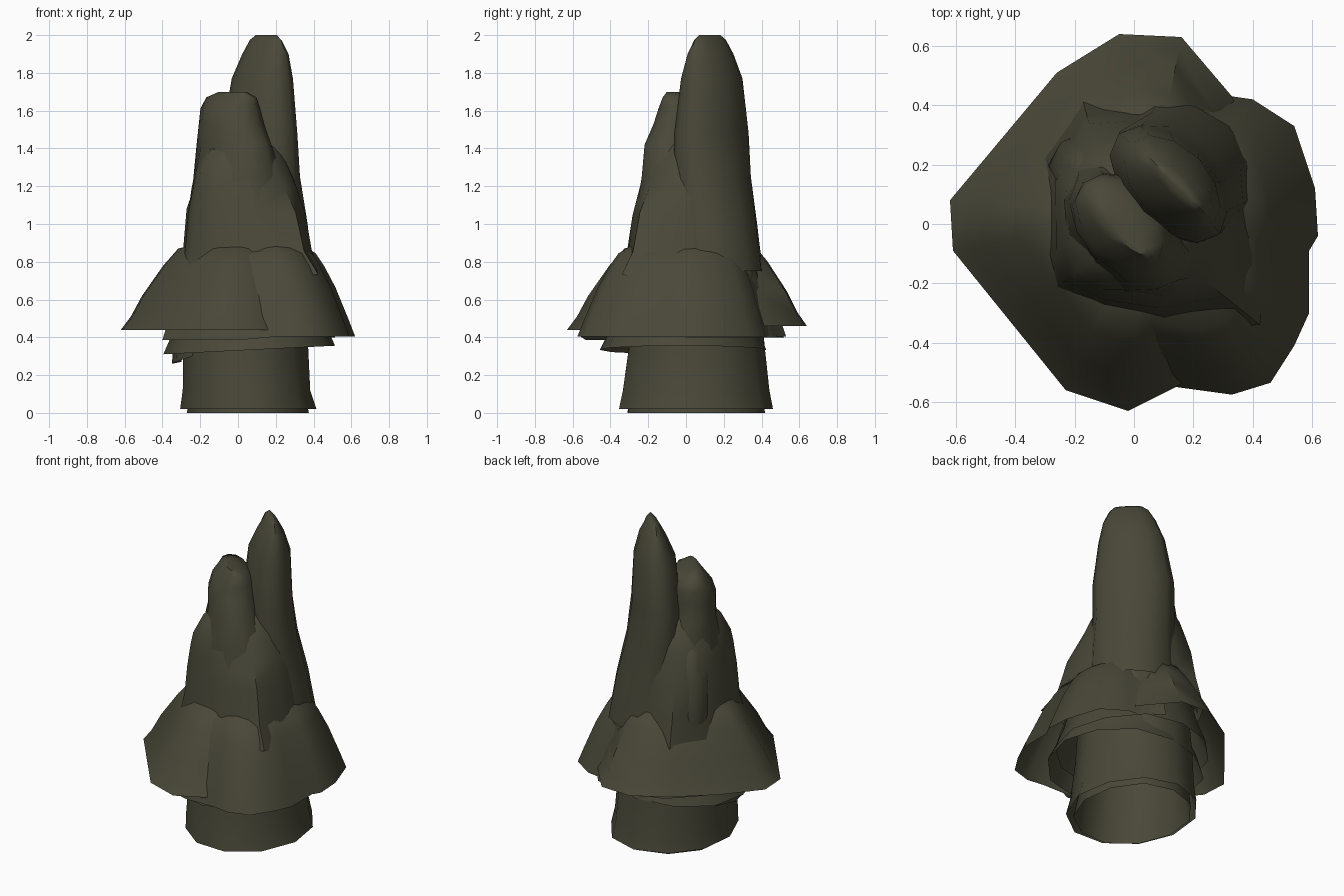
import bpy, bmesh, math, random
from mathutils import Vector

random.seed(4)
rock = bpy.data.materials.new("dark olive rock")
rock.diffuse_color = (0.066, 0.064, 0.040, 1)


def loft(name, rings, closed=True, cap_top=False, angle=40):
    """Skin a stack of equal-length rings, bottom to top."""
    bm = bmesh.new()
    rows = [[bm.verts.new(p) for p in ring] for ring in rings]
    n = len(rows[0])
    for lo, hi in zip(rows, rows[1:]):
        for i in range(n if closed else n - 1):
            j = (i + 1) % n
            bm.faces.new((lo[i], lo[j], hi[j], hi[i]))
    if cap_top:
        bm.faces.new(rows[-1])
    me = bpy.data.meshes.new(name)
    bm.to_mesh(me)
    bm.free()
    ob = bpy.data.objects.new(name, me)
    bpy.context.collection.objects.link(ob)
    me.materials.append(rock)
    bpy.ops.object.select_all(action='DESELECT')
    bpy.context.view_layer.objects.active = ob
    ob.select_set(True)
    bpy.ops.object.shade_smooth_by_angle(angle=math.radians(angle))
    return ob


def ellipse(cx, cy, z, long, short, n=12, turn=-45, wobble=0.0):
    """Ring stretched along the diagonal that the peaks follow."""
    t, out = math.radians(turn), []
    for i in range(n):
        a = math.tau * i / n
        k = 1 + random.uniform(-wobble, wobble)
        u, v = long * k * math.cos(a), short * k * math.sin(a)
        out.append((cx + u * math.cos(t) - v * math.sin(t),
                    cy + u * math.sin(t) + v * math.cos(t), z))
    return out


def skirt(name, hem, steps, closed=False, centre=(0.04, 0.03)):
    """Flared shell: the hem outline is pulled inwards while it rises."""
    rings = []
    for s, dz in steps:
        rings.append([(centre[0] + (x - centre[0]) * s, centre[1] + (y - centre[1]) * s,
                       z + dz) for x, y, z in hem])
    return loft(name, rings, closed)


# hollow foot: outer wall and a smaller wall inside it
for name, k, z0, z1 in (("foot_outer", 1.0, 0.02, 0.55), ("foot_inner", 0.9, 0.0, 0.5)):
    loft(name, [ellipse(0.05, 0.05, z0, 0.415 * k, 0.365 * k, 11, 90, 0.02),
                ellipse(0.045, 0.05, 0.12, 0.395 * k, 0.345 * k, 11, 90, 0.02),
                ellipse(0.04, 0.05, 0.35, 0.365 * k, 0.335 * k, 11, 90, 0.01),
                ellipse(0.04, 0.05, z1, 0.35 * k, 0.32 * k, 11, 90)])

# overlapping skirts
left_hem = [(0.17, -0.53), (0.14, -0.55), (-0.02, -0.63), (-0.23, -0.56), (-0.42, -0.325),
            (-0.61, -0.09), (-0.62, 0.08), (-0.44, 0.295), (-0.26, 0.51), (-0.05, 0.64),
            (0.16, 0.63), (0.33, 0.43), (0.36, 0.36)]
skirt("skirt_left", [(x, y, 0.44 + 0.02 * (y > 0.3)) for x, y in left_hem],
      [(1, 0), (0.92, 0.07), (0.83, 0.18), (0.66, 0.34), (0.54, 0.43), (0.42, 0.45)])
right_hem = [(0.2, 0.53), (0.33, 0.43), (0.40, 0.42), (0.54, 0.33), (0.61, 0.12), (0.62, -0.04),
             (0.59, -0.09), (0.59, -0.30), (0.54, -0.41), (0.46, -0.535), (0.33, -0.575),
             (0.22, -0.56), (0.0, -0.53), (-0.2, -0.47), (-0.4, -0.28)]
skirt("skirt_right", [(x, y, 0.405 - 0.02 * (x < 0.2)) for x, y in right_hem],
      [(1, 0), (0.94, 0.09), (0.82, 0.26), (0.72, 0.37), (0.64, 0.44), (0.5, 0.49)])
under = ellipse(0.06, -0.015, 0, 0.46, 0.45, 12, 0, 0.03)
skirt("skirt_under", [(x, y, 0.33 + 0.05 * x) for x, y, z in under],
      [(1, 0), (0.9, 0.1), (0.75, 0.35)], True)
middle = ellipse(0.06, 0.06, 0.40, 0.46, 0.46, 12, 0, 0.03)
skirt("skirt_middle", middle, [(1, 0), (0.9, 0.12), (0.75, 0.35)], True)
# small torn strip below the left hem
loft("torn_strip", [[(-0.3, 0.14, 0.27), (-0.35, 0, 0.26), (-0.33, -0.15, 0.27), (-0.24, -0.25, 0.3)],
                    [(-0.3, 0.14, 0.5), (-0.33, 0, 0.5), (-0.31, -0.15, 0.5), (-0.22, -0.25, 0.5)]], False)

# body: blends from a wide outline to a narrow one, with a ragged lower edge
wide = [(-.28, -.10), (-.24, -.2), (-.1, -.27), (.1, -.31), (.35, -.28), (.39, -.1),
        (.36, .1), (.32, .26), (.2, .36), (-.02, .37), (-.16, .37), (-.28, .2)]
slim = [(-.22, -.05), (-.2, -.17), (-.1, -.22), (.05, -.22), (.2, -.16), (.28, -.06),
        (.28, .1), (.25, .23), (.15, .31), (0, .29), (-.13, .26), (-.23, .14)]
rings = []
for t, z in ((-0.5, 0.70), (0, 0.87), (0.3, 1.05), (0.7, 1.18), (1, 1.28)):
    drop = 0.06 if t < 0 else 0.015
    rings.append([(a + (c - a) * t, b + (d - b) * t, z + random.uniform(-drop, drop))
                  for (a, b), (c, d) in zip(wide, slim)])
rings.append([(0.03 + (x - 0.03) * 0.8, 0.02 + (y - 0.02) * 0.8, 1.38) for x, y in slim])
rings.append([(0.03 + (x - 0.03) * 0.5, 0.02 + (y - 0.02) * 0.5, 1.46) for x, y in slim])
loft("body", rings, cap_top=True, angle=50)

# drapes running from the body over the skirt
for x, y, z, r, h in ((0.38, -0.02, 0.62, 0.09, 0.27), (0.23, 0.29, 0.66, 0.11, 0.30),
                      (-0.19, 0.22, 0.72, 0.12, 0.60), (-0.02, 0.29, 0.68, 0.11, 0.50)):
    lean = Vector((-x, -y)) * 0.4
    loft("drape", [ellipse(x + lean.x * t, y + lean.y * t, z + h * t, r * k, r * k, 8, 0, 0.08)
                   for t, k in ((0, 0.5), (0.25, 0.95), (0.6, 1), (0.88, 0.8), (1, 0.3))],
         cap_top=True, angle=60)

# low front peak and tall rear peak, both flattened on the diagonal
front_peak = [(0.04, 0.0, 1.0, 0.30, 0.26), (0.0, 0.0, 1.25, 0.26, 0.22),
              (-0.02, -0.02, 1.42, 0.24, 0.145), (-0.035, 0.0, 1.53, 0.195, 0.15),
              (-0.04, 0.01, 1.61, 0.185, 0.125), (-0.035, 0.01, 1.67, 0.17, 0.08),
              (-0.03, -0.03, 1.70, 0.10, 0.03)]
rear_peak = [(0.15, 0.16, 0.75, 0.26, 0.24), (0.14, 0.15, 1.0, 0.25, 0.21),
             (0.125, 0.14, 1.25, 0.24, 0.165), (0.118, 0.135, 1.48, 0.24, 0.145),
             (0.13, 0.135, 1.77, 0.195, 0.122), (0.145, 0.13, 1.90, 0.155, 0.075),
             (0.147, 0.128, 1.975, 0.115, 0.035), (0.15, 0.125, 2.0, 0.08, 0.012)]
for name, prof in (("front_peak", front_peak), ("rear_peak", rear_peak)):
    loft(name, [ellipse(*p, n=12, wobble=0.012) for p in prof], cap_top=True, angle=50)
